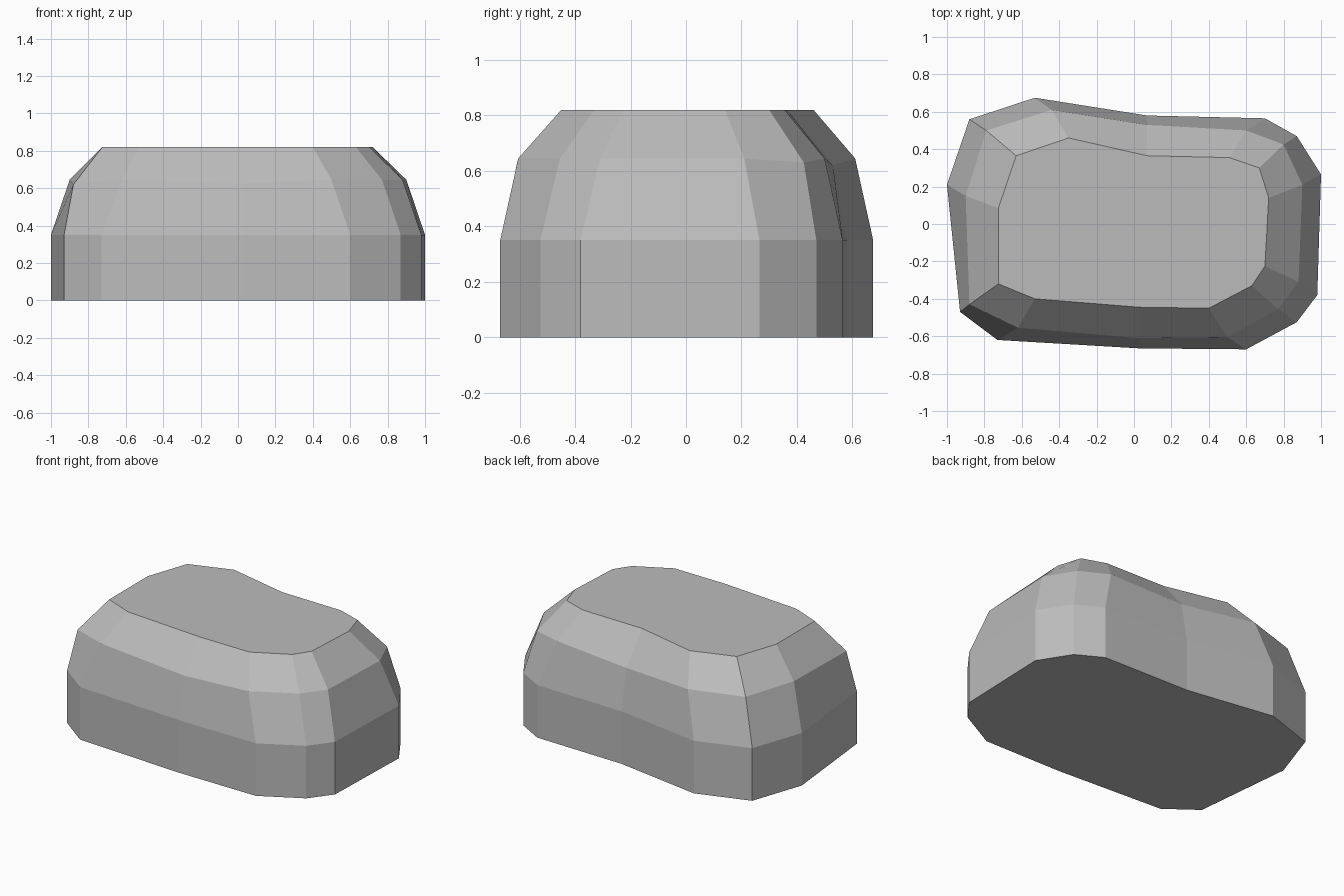
import bpy
import bmesh

# Remove the default cube
default_cube = bpy.data.objects.get("Cube")
if default_cube:
    bpy.data.objects.remove(default_cube, do_unlink=True)


def make_material(name, colour):
    material = bpy.data.materials.new(name)
    material.use_nodes = True
    material.diffuse_color = colour
    shader = next(node for node in material.node_tree.nodes
                  if node.type == "BSDF_PRINCIPLED")
    shader.inputs["Base Color"].default_value = colour
    return material


def add_ring(bm, outline, height, dips={}):
    """Add one contour; dips lower single corners, given by index."""
    return [bm.verts.new((x, y, height - dips.get(index, 0)))
            for index, (x, y) in enumerate(outline)]


def bridge(bm, lower, upper):
    """Join two contours with a band of flat facets."""
    count = len(lower)
    for i in range(count):
        j = (i + 1) % count
        bm.faces.new((lower[i], lower[j], upper[j], upper[i]))


# Contours of the boulder, counter-clockwise from the front right corner
base_outline = [
    (-.93, -.47), (-.73, -.62), (.03, -.665), (.6, -.67), (.87, -.525),
    (.98, -.38), (1, .265), (.87, .47), (.7, .565), (.07, .58),
    (-.53, .675), (-.88, .56), (-1, .21)]
shoulder_outline = [
    (-.88, -.43), (-.62, -.555), (.03, -.61), (.5, -.605), (.77, -.455),
    (.88, -.31), (.9, .21), (.8, .425), (.6, .5), (.07, .53),
    (-.44, .61), (-.79, .5), (-.9, .15)]
top_outline = [
    (-.725, -.32), (-.53, -.4), (.03, -.445), (.4, -.45), (.63, -.33),
    (.7, -.225), (.72, .14), (.67, .3), (.51, .355), (.07, .365),
    (-.35, .46), (-.63, .365), (-.725, .085)]

# Boulder: upright wall, leaning shoulder, bevelled rim and flat top
bm = bmesh.new()
rings = [
    add_ring(bm, base_outline, 0),
    add_ring(bm, base_outline, .35),
    add_ring(bm, shoulder_outline, .645, {0: .025, 2: .02, 7: .015, 9: .025}),
    add_ring(bm, top_outline, .82),
]
for lower, upper in zip(rings, rings[1:]):
    bridge(bm, lower, upper)
bm.faces.new(rings[-1])
bm.faces.new(list(reversed(rings[0])))
bmesh.ops.recalc_face_normals(bm, faces=bm.faces)

mesh = bpy.data.meshes.new("boulder")
bm.to_mesh(mesh)
bm.free()
mesh.materials.append(make_material("stone grey", (.5, .5, .5, 1)))
boulder = bpy.data.objects.new("boulder", mesh)
bpy.context.collection.objects.link(boulder)
